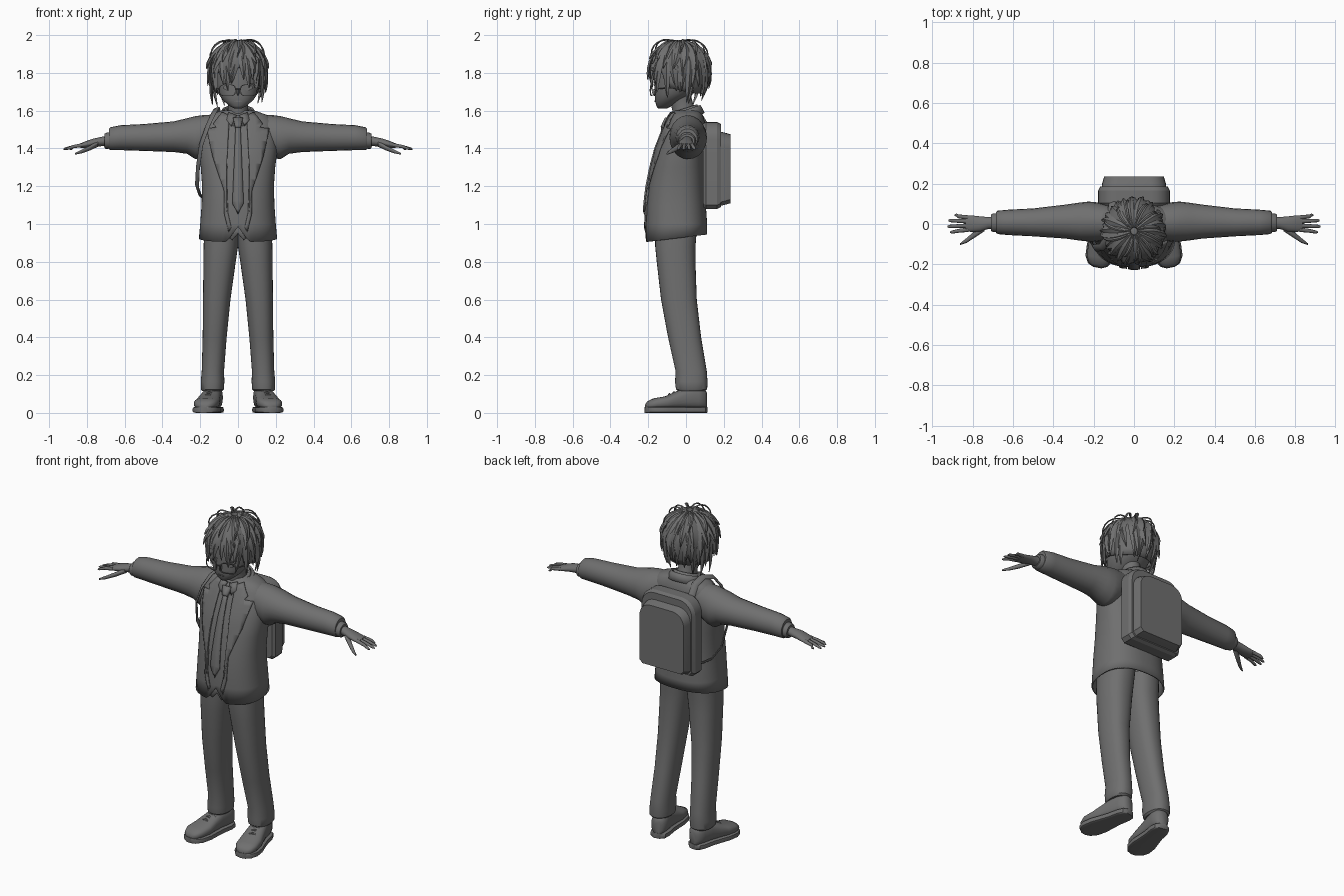
import bpy, bmesh, math, random
from mathutils import Vector, Matrix

random.seed(4)
if "Cube" in bpy.data.objects:
    bpy.data.objects.remove(bpy.data.objects["Cube"])

grey = bpy.data.materials.new("plain grey")
grey.use_nodes = True
grey.diffuse_color = (0.16, 0.16, 0.16, 1)
grey.node_tree.nodes["Principled BSDF"].inputs["Base Color"].default_value = grey.diffuse_color


def finish(bm, name, mirror=False, thick=0, angle=40):
    bmesh.ops.recalc_face_normals(bm, faces=bm.faces)
    mesh = bpy.data.meshes.new(name)
    bm.to_mesh(mesh)
    bm.free()
    mesh.materials.append(grey)
    ob = bpy.data.objects.new(name, mesh)
    bpy.context.collection.objects.link(ob)
    bpy.ops.object.select_all(action='DESELECT')
    ob.select_set(True)
    bpy.context.view_layer.objects.active = ob
    bpy.ops.object.shade_smooth_by_angle(angle=math.radians(angle))
    if thick:
        mod = ob.modifiers.new("thickness", 'SOLIDIFY')
        mod.thickness, mod.offset = thick, -1
    if mirror:
        ob.modifiers.new("mirror", 'MIRROR')
    return ob


def oval(c, u, v, n=24, p=2.0):
    """Superellipse ring around c, spanned by u and v."""
    c, u, v = Vector(c), Vector(u), Vector(v)
    power = lambda t: math.copysign(abs(t) ** (2 / p), t)
    return [c + u * power(math.cos(a)) + v * power(math.sin(a))
            for a in (2 * math.pi * i / n for i in range(n))]


def loft(bm, rings, caps=(True, True)):
    rows = [[bm.verts.new(p) for p in r] for r in rings]
    n = len(rows[0])
    for a, b in zip(rows, rows[1:]):
        for i in range(n):
            bm.faces.new((a[i], a[(i + 1) % n], b[(i + 1) % n], b[i]))
    for row, cap in zip((rows[0], rows[-1]), caps):
        if cap:
            bm.faces.new(row)


def upright(rows, n=32, p=2.3):
    """Rings from rows of z, x min, x max, y front, y back."""
    return [oval(((a + b) / 2, (f + k) / 2, z), ((b - a) / 2, 0, 0), (0, (k - f) / 2, 0), n, p)
            for z, a, b, f, k in rows]


def sideways(rows, n=20):
    """Rings from rows of x, y, z, y radius, z radius."""
    return [oval((x, y, z), (0, ry, 0), (0, 0, rz), n) for x, y, z, ry, rz in rows]


def ribbon(bm, pts, widths, thick, centre, n=4):
    """Flat tapered band along pts, facing away from centre."""
    pts = [Vector(p) for p in pts]
    rings = []
    for i, p in enumerate(pts):
        t = (pts[min(i + 1, len(pts) - 1)] - pts[max(i - 1, 0)]).normalized()
        w = t.cross(p - Vector(centre)).normalized()
        rings.append(oval(p, w * widths[i], t.cross(w) * min(thick, widths[i]), n))
    loft(bm, rings)


# Jacket body, open at the hem with a notch in front
BODY = [(.905, .207, -.215, .112), (1.0, .2, -.215, .112), (1.1, .193, -.212, .105),
        (1.2, .19, -.2, .1), (1.3, .197, -.18, .1), (1.4, .21, -.153, .1), (1.48, .208, -.122, .105),
        (1.54, .192, -.095, .1), (1.575, .16, -.078, .09), (1.6, .09, -.06, .075)]
rings = upright([(z, -h, h, f, b) for z, h, f, b in BODY], 72, 2.4)
for p in rings[0]:
    p.z += .12 * (p.y + .215)
    if p.y < 0:
        p.z += .08 * max(0, 1 - abs(p.x) / .06)
bm = bmesh.new()
loft(bm, rings, (False, True))
finish(bm, "jacket_body", thick=.008)


def chest_y(x, z):
    for (z0, *a), (z1, *b) in zip(BODY, BODY[1:]):
        if z <= z1:
            break
    t = min(1, max(0, (z - z0) / (z1 - z0)))
    h, f, k = (m + (n - m) * t for m, n in zip(a, b))
    r = max(0, 1 - min(1, abs(x) / h) ** 2.4) ** (1 / 2.4)
    return (f + k) / 2 - (k - f) / 2 * r


def panel(name, outline, lift, thick=.008, mirror=True):
    """Cloth plate that follows the chest."""
    bm = bmesh.new()
    bm.faces.new([bm.verts.new((x, 0, z)) for x, z in outline])
    for axis, step in ((0, .03), (2, .04)):
        for i in range(-10, 50):
            co, no = Vector(), Vector()
            co[axis], no[axis] = i * step, 1
            bmesh.ops.bisect_plane(bm, geom=bm.verts[:] + bm.edges[:] + bm.faces[:],
                                   plane_co=co, plane_no=no)
    bmesh.ops.triangulate(bm, faces=bm.faces)
    for v in bm.verts:
        v.co.y = chest_y(v.co.x, v.co.z) - lift
    ob = finish(bm, name, mirror, thick)
    ob.modifiers[0].offset = 0


panel("lapels", [(.045, 1.575), (.085, 1.59), (.13, 1.53), (.115, 1.51), (.165, 1.505),
                 (.135, 1.36), (.075, 1.18), (.058, 1.06), (.06, 1.3)], .008)
panel("jacket_front_edges", [(.058, 1.2), (.075, 1.2), (.072, 1.05), (.05, .96), (.035, .98),
                             (.053, 1.06)], .004)
panel("vest_hem", [(0, 1.1), (.08, 1.1), (.08, .95), (.03, .915), (0, .95)], -.014)
panel("tie", [(-.013, 1.52), (.013, 1.52), (.03, 1.11), (0, 1.055), (-.03, 1.11)], .01, .01, False)
panel("tie_knot", [(-.026, 1.56), (.026, 1.56), (.015, 1.51), (-.015, 1.51)], .016, .022, False)
panel("shirt_collar_points", [(.008, 1.575), (.05, 1.59), (.06, 1.55), (.035, 1.52)], .012)

# Collars, lower in front
for name, base, size in (("jacket_collar", 1.575, .095), ("shirt_collar", 1.585, .074)):
    bm = bmesh.new()
    rows = [oval((0, -.005, base + dz), (size * s, 0, 0), (0, size * s * .95, 0), 32)
            for dz, s in ((-.02, 1.15), (.01, 1.02), (.03, .9))]
    for row in rows:
        for p in row:
            p.z += .33 * p.y
    loft(bm, rows, (False, False))
    finish(bm, name, thick=.01)

# Sleeves, cuffs and hands
bm = bmesh.new()
loft(bm, sideways([(.1, .008, 1.49, .08, .09), (.19, .01, 1.462, .098, .114), (.225, .012, 1.457, .099, .114),
                   (.27, .012, 1.466, .094, .094), (.34, .012, 1.462, .084, .081), (.5, .008, 1.458, .069, .071),
                   (.62, .008, 1.457, .063, .066), (.675, .008, 1.452, .058, .06), (.683, .008, 1.45, .052, .054)]))
finish(bm, "sleeves", True)
bm = bmesh.new()
loft(bm, sideways([(.66, .006, 1.445, .046, .046), (.7, .006, 1.44, .046, .042), (.708, .006, 1.44, .04, .036)]))
finish(bm, "shirt_cuffs", True)
bm = bmesh.new()
loft(bm, sideways([(.67, .006, 1.44, .033, .03), (.72, .005, 1.437, .029, .025), (.765, 0, 1.43, .038, .022),
                   (.81, .002, 1.42, .041, .017), (.835, .003, 1.415, .037, .012)]))
for y, tip_y, tip in ((-.028, -.04, .912), (-.008, -.012, .925), (.013, .017, .92), (.032, .044, .89)):
    loft(bm, sideways([(.82, y, 1.418, .011, .011), (.87, (y + tip_y) / 2, 1.41, .0095, .009),
                       (tip - .01, tip_y, 1.399, .008, .007), (tip, tip_y, 1.396, .003, .003)], 10))
loft(bm, sideways([(.74, -.015, 1.425, .02, .016), (.785, -.048, 1.402, .017, .014),
                   (.83, -.082, 1.383, .012, .01), (.862, -.1, 1.372, .004, .005)], 10))
finish(bm, "hands", True, angle=60)

# Trousers
bm = bmesh.new()
loft(bm, upright([(.115, .085, .19, -.04, .1), (.125, .075, .197, -.053, .112), (.165, .072, .197, -.058, .114),
                  (.22, .074, .192, -.055, .11), (.4, .06, .187, -.095, .08), (.6, .04, .185, -.132, .057),
                  (.8, .012, .183, -.155, .05), (.88, 0, .182, -.163, .05), (1.0, -.01, .178, -.165, .06)]))
finish(bm, "trousers", True)

# Shoes, toes turned out
turn = Matrix.Translation((.14, 0, 0)) @ Matrix.Rotation(math.radians(11), 4, 'Z')
FOOT = [(-.218, .02, .045), (-.205, .047, .062), (-.17, .066, .078), (-.11, .069, .088), (-.06, .061, .11),
        (0, .053, .135), (.06, .052, .142), (.095, .043, .13), (.11, .022, .11)]
bm = bmesh.new()
loft(bm, [oval((0, y, h / 2 + .01), (w * .95, 0, 0), (0, 0, h / 2 - .01), 24, 2.6) for y, w, h in FOOT])
bm.transform(turn)
finish(bm, "shoe_uppers", True, angle=50)
bm = bmesh.new()
loft(bm, [oval((0, y * 1.01, .016), (w * 1.05, 0, 0), (0, 0, .016), 16, 6) for y, w, h in FOOT])
bm.transform(turn)
finish(bm, "shoe_soles", True)
bm = bmesh.new()
for y, z in ((-.09, .098), (-.065, .108), (-.04, .12)):
    loft(bm, sideways([(-.035, y, z - .014, .006, .006), (0, y, z, .007, .007), (.035, y, z - .014, .006, .006)], 8))
bm.transform(turn)
finish(bm, "laces", True)

# Backpack: arched layers getting smaller towards the back
def arch(half, low, high, y, r):
    side = [(half - r + r * math.cos(a), high - r + r * math.sin(a)) for a in (math.pi * i / 12 for i in range(7))]
    side = [(half - .02, low), (half, low + .02)] + side
    return [Vector((x, y, z)) for x, z in side] + [Vector((-x, y, z)) for x, z in reversed(side)]

for name, layers in (("backpack_body", [(.165, 1.09, 1.53, .09, .08), (.178, 1.08, 1.54, .105, .09),
                                        (.178, 1.08, 1.54, .165, .09), (.168, 1.09, 1.53, .185, .085)]),
                     ("backpack_pocket", [(.16, 1.095, 1.49, .18, .08), (.158, 1.1, 1.485, .2, .08),
                                          (.148, 1.11, 1.475, .235, .075)])):
    bm = bmesh.new()
    loft(bm, [arch(*row) for row in layers])
    finish(bm, name, angle=25)
bm = bmesh.new()
ribbon(bm, [(-.11, .11, 1.52), (-.11, .07, 1.59), (-.115, 0, 1.61), (-.13, -.075, 1.585), (-.16, -.115, 1.52),
            (-.195, -.12, 1.42), (-.212, -.09, 1.3), (-.217, -.03, 1.2), (-.2, .04, 1.15), (-.14, .12, 1.12)],
       [.02] * 10, .006, (0, 0, 1.35), 8)
finish(bm, "backpack_strap")

# Head, neck and face
bm = bmesh.new()
loft(bm, upright([(z, -h, h, f, b) for z, h, f, b in
                  ((1.612, .02, -.148, -.1), (1.625, .045, -.157, -.075), (1.655, .08, -.164, -.03),
                   (1.69, .104, -.166, .03), (1.74, .118, -.163, .07), (1.8, .122, -.165, .09),
                   (1.86, .118, -.15, .09), (1.91, .095, -.12, .065), (1.94, .05, -.08, .02))], 32, 2.2))
loft(bm, sideways([(-.007, -.162, 1.7, .006, .012), (0, -.168, 1.698, .012, .018), (.007, -.162, 1.7, .006, .012)], 8))
finish(bm, "head", angle=60)
bm = bmesh.new()
loft(bm, [oval((0, y, z), (r, 0, 0), (0, r * 1.15, 0)) for y, z, r in
          ((.005, 1.54, .066), (-.01, 1.6, .054), (-.025, 1.65, .051), (-.04, 1.7, .055))])
finish(bm, "neck")
bm = bmesh.new()
for x, z, w, h in ((.052, 1.722, .026, .015), (.052, 1.745, .03, .003), (.005, 1.65, .016, .003)):
    y = -.166 + 2.2 * x * x
    loft(bm, [oval((x, y + d, z), (w, w * x * 3, 0), (0, 0, h), 16) for d in (.006, -.001)])
finish(bm, "eyes_and_mouth", True)
bm = bmesh.new()
frame = lambda s, d: oval((.056, -.172 + d, 1.708), (.044 * s, .014 * s, 0), (0, 0, .031 * s), 28, 3.5)
loft(bm, [frame(1, 0), frame(1, -.006), frame(.9, -.006), frame(.9, 0), frame(1, 0)], (False, False))
ribbon(bm, [(-.001, -.182, 1.715), (.014, -.182, 1.715)], [.003] * 2, .003, (0, 0, 1.7))
ribbon(bm, [(.098, -.16, 1.715), (.122, -.1, 1.72), (.124, .01, 1.725)], [.003] * 3, .003, (0, -.05, 1.7))
finish(bm, "glasses", True)

# Hair: cap, overlapping locks and loose top locks
CROWN = Vector((0, -.035, 1.82))

def scalp(az, th, r=1.0):
    low = max(0, th - math.pi / 2)
    wide = math.sin(th) if low == 0 else 1 - (.12 + .16 * max(0, math.cos(az))) * low * low
    high = .145 * math.cos(th) if low == 0 else -.16 * low
    return CROWN + Vector((.147 * math.sin(az) * wide, .158 * math.cos(az) * wide, high)) * r

def hairline(az):
    front = (1 - math.cos(az)) / 2
    return 2.68 - .5 * front ** 2

bm = bmesh.new()
loft(bm, [[scalp(a, .05 + t / 10 * (hairline(a) - .3 - .4 * (math.cos(a) < -.5)), .95)
           for a in (math.pi * i / 24 for i in range(48))] for t in range(11)], (True, False))
finish(bm, "hair_cap", thick=.006)
bm = bmesh.new()
STEPS = 9
for layer, (count, reach, lift, wide) in enumerate(((26, 1.0, .99, .024), (24, .84, 1.03, .022), (18, .62, 1.06, .018))):
    for i in range(count):
        az = 2 * math.pi * (i + layer / 3 + random.uniform(-.3, .3)) / count
        end = hairline(az) * reach * random.uniform(.88, 1.05)
        swirl, flick = random.uniform(-.25, .25), random.uniform(0, .1)
        ts = [k / STEPS for k in range(STEPS + 1)]
        ribbon(bm, [scalp(az + swirl * t * t, .12 + (end - .12) * t, lift + flick * t ** 4 - .04 * (1 - t))
                    for t in ts], [wide * max(.04, math.sin(math.pi * (.12 + .87 * t)) ** .7) for t in ts], .008, CROWN)
finish(bm, "hair_locks", angle=30)
bm = bmesh.new()
for i in range(11):
    az, end = 2 * math.pi * i / 11 + random.uniform(-.2, .2), random.uniform(.9, 1.3)
    ribbon(bm, [scalp(az + .4 * t, .15 + end * t, .98 + .24 * math.sin(math.pi * t) ** .8)
                for t in (k / 8 for k in range(9))],
           [.009 * max(.1, math.sin(math.pi * (.1 + k / 9))) for k in range(9)], .004, CROWN)
finish(bm, "loose_hair", angle=30)
